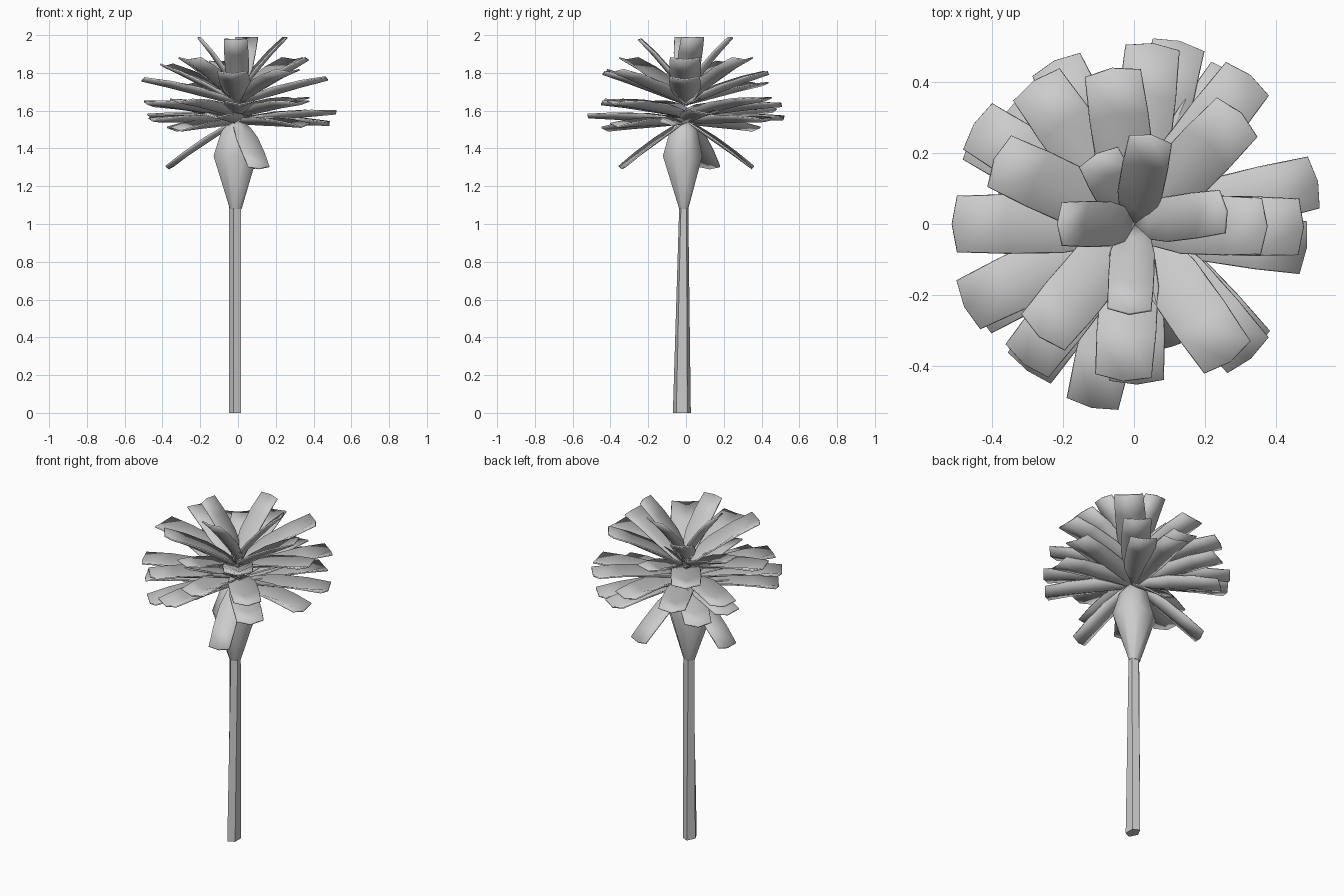
import bpy, bmesh, math
from mathutils import Vector

if "Cube" in bpy.data.objects:
    bpy.data.objects.remove(bpy.data.objects["Cube"])


def finish(name, bm, thickness=0.0, angle=40):
    bmesh.ops.recalc_face_normals(bm, faces=bm.faces)
    me = bpy.data.meshes.new(name)
    bm.to_mesh(me)
    bm.free()
    ob = bpy.data.objects.new(name, me)
    bpy.context.collection.objects.link(ob)
    if thickness:
        mod = ob.modifiers.new("thickness", 'SOLIDIFY')
        mod.thickness = thickness
        mod.offset = 0
    bpy.ops.object.select_all(action='DESELECT')
    bpy.context.view_layer.objects.active = ob
    ob.select_set(True)
    bpy.ops.object.shade_smooth_by_angle(angle=math.radians(angle))
    return ob


def loft(name, rings, sides, angle):
    """Rings are (centre x, centre y, z, radius x, radius y)."""
    bm = bmesh.new()
    loops = []
    for cx, cy, z, rx, ry in rings:
        loops.append([bm.verts.new((cx + rx * math.cos(a), cy + ry * math.sin(a), z))
                      for a in (2 * math.pi * (i + 0.5) / sides for i in range(sides))])
    for lo, hi in zip(loops, loops[1:]):
        for i in range(sides):
            j = (i + 1) % sides
            bm.faces.new((lo[i], lo[j], hi[j], hi[i]))
    bm.faces.new(loops[0])
    bm.faces.new(loops[-1])
    return finish(name, bm, angle=angle)


def petal(name, azimuth, reach, tip_z, base_z, half_width, bend, cup):
    """Spoon-shaped strip: narrow base, deepest at mid length, square tip."""
    a = math.radians(azimuth)
    out = Vector((math.cos(a), math.sin(a), 0))
    side = Vector((-math.sin(a), math.cos(a), 0))
    base = Vector((-0.01, base_z))
    along = Vector((reach, tip_z)) - base
    up = Vector((-along.y, along.x)).normalized()
    bm = bmesh.new()
    rows = []
    for t, w, depth in ((0, 0.35, 0.4), (0.2, 0.75, 0.9), (0.42, 1.0, 1.1),
                        (0.72, 1.03, 0.9), (1.0, 0.98, 0.5)):
        row = []
        for s in (-1, 0, 1):
            tt = 0.98 if s and t == 1 else t
            lift = cup * depth * (0.6 if s else -0.4)
            p = base + along * tt + up * (bend * 4 * tt * (1 - tt) + lift)
            row.append(bm.verts.new(out * p.x + side * (s * w * half_width) + Vector((0, 0, p.y))))
        rows.append(row)
    for lo, hi in zip(rows, rows[1:]):
        for i in range(2):
            bm.faces.new((lo[i], lo[i + 1], hi[i + 1], hi[i]))
    return finish(name, bm, thickness=0.008, angle=60)


# Stem and swollen calyx
loft("stem", [(-0.012, -0.022, 0, 0.035, 0.05),
              (-0.012, -0.012, 1.10, 0.035, 0.025)], 5, 30)
loft("calyx", [(-0.012, -0.012, 1.08, 0.034, 0.026),
               (-0.014, -0.018, 1.36, 0.125, 0.113),
               (-0.010, -0.012, 1.49, 0.085, 0.08),
               (-0.005, -0.005, 1.55, 0.035, 0.035)], 8, 62)

# Petal layers: (half width, bend, cup, base z, [(azimuth, reach, tip z), ...])
layers = {
    "inner_petal": (0.062, 0.012, 0.02, 1.67, [
        (8, 0.26, 1.99), (79, 0.25, 1.99), (118, 0.22, 1.86),
        (180, 0.21, 1.99), (267, 0.25, 1.98)]),
    "middle_petal": (0.08, 0.01, 0.035, 1.635, [
        (359, 0.37, 1.875), (46, 0.43, 1.875), (98, 0.44, 1.80), (155, 0.43, 1.84),
        (230, 0.41, 1.875), (266, 0.44, 1.80), (305, 0.47, 1.81),
        (359, 0.475, 1.77), (180, 0.51, 1.765), (125, 0.49, 1.74)]),
    "spreading_petal": (0.077, 0.012, 0.035, 1.57, [
        (206, 0.53, 1.64), (52, 0.53, 1.66), (148, 0.53, 1.63), (311, 0.50, 1.64),
        (271, 0.45, 1.64), (84, 0.51, 1.63), (232, 0.50, 1.65)]),
    "outer_petal": (0.075, 0.008, 0.035, 1.54, [
        (13, 0.53, 1.59), (352, 0.49, 1.53), (56, 0.51, 1.55), (76, 0.53, 1.56),
        (116, 0.51, 1.60), (133, 0.48, 1.50), (151, 0.52, 1.57), (209, 0.51, 1.55),
        (234, 0.51, 1.50), (257, 0.53, 1.57), (313, 0.49, 1.52)]),
    "drooping_petal": (0.06, 0.006, 0.015, 1.55, [
        (161, 0.39, 1.295), (288, 0.36, 1.295), (78, 0.36, 1.295)]),
}
for name, (half_width, bend, cup, base_z, petals) in layers.items():
    for i, (azimuth, reach, tip_z) in enumerate(petals):
        petal(f"{name}_{i + 1}", azimuth, reach, tip_z, base_z, half_width, bend, cup)
